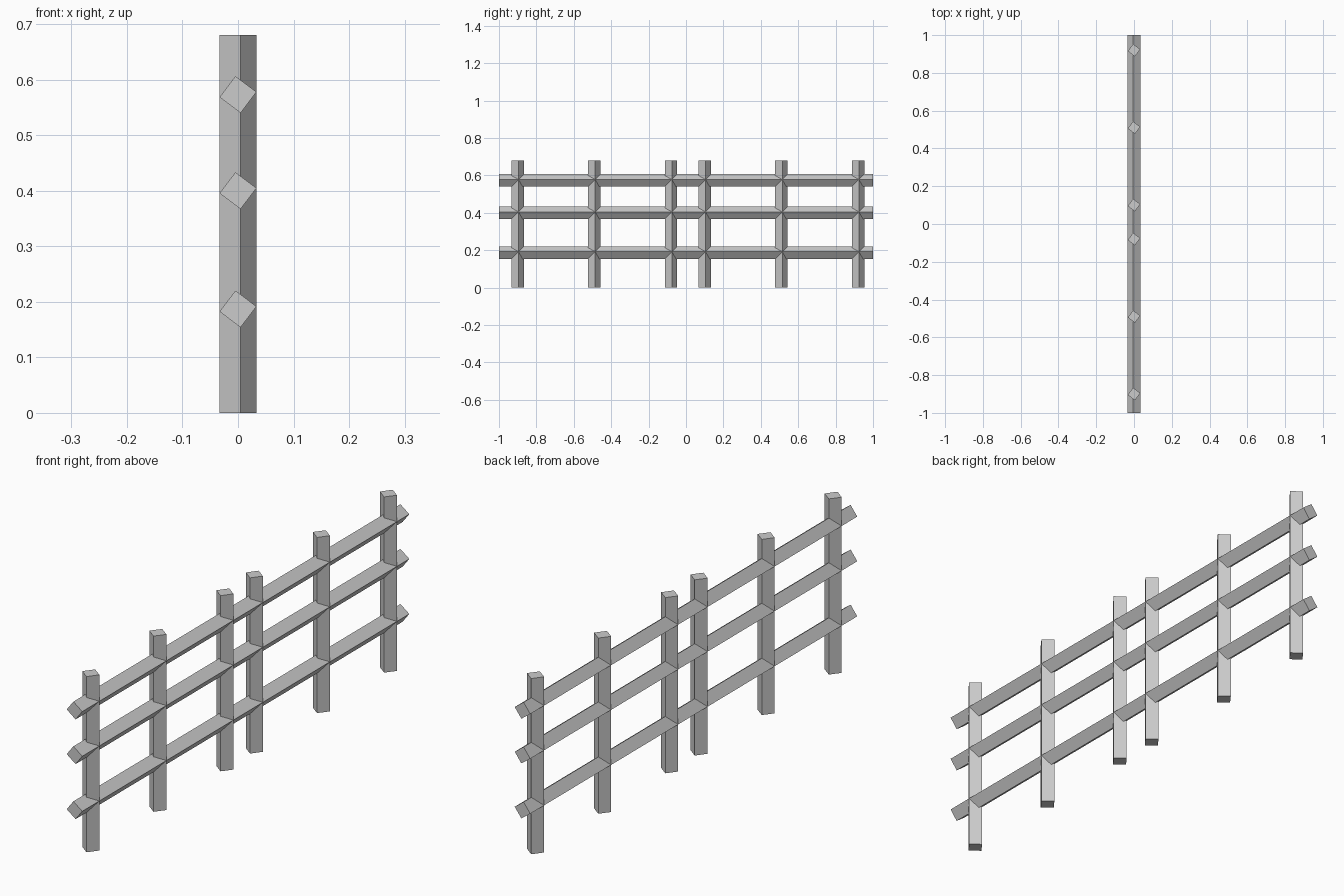
import bpy
from math import radians, sqrt
from mathutils import Matrix

cube = bpy.data.objects.get("Cube")
if cube:
    bpy.data.objects.remove(cube, do_unlink=True)

SIDE = 0.0335 * sqrt(2)      # width of the square timber
TWIST = radians(45 + 8)      # timbers stand almost on edge
HEIGHT = 0.68
LENGTH = 2.0

grey = bpy.data.materials.new("fence_grey")
grey.use_nodes = True
colour = (0.6, 0.6, 0.6, 1)
grey.diffuse_color = colour
grey.node_tree.nodes["Principled BSDF"].inputs["Base Color"].default_value = colour


def timber(name, centre, axis, length):
    """Square beam along Y or Z, twisted about its own length."""
    bpy.ops.mesh.primitive_cube_add(size=1)
    beam = bpy.context.object
    beam.name = name
    size = (SIDE, length, SIDE) if axis == 'Y' else (SIDE, SIDE, length)
    turn = -TWIST if axis == 'Y' else TWIST
    beam.data.transform(Matrix.Rotation(turn, 4, axis) @ Matrix.Diagonal((*size, 1)))
    beam.location = centre
    beam.data.materials.append(grey)


# Two joined fence sections, three upright posts each
for section, start in (("front", -0.9), ("back", 0.1)):
    for i in range(3):
        timber(f"{section}_post_{i + 1}", (0, start + 0.41 * i, HEIGHT / 2), 'Z', HEIGHT)

# Long horizontal rails
for name, z in (("lower", 0.187), ("middle", 0.4), ("upper", 0.573)):
    timber(f"{name}_rail", (0, 0, z), 'Y', LENGTH)
